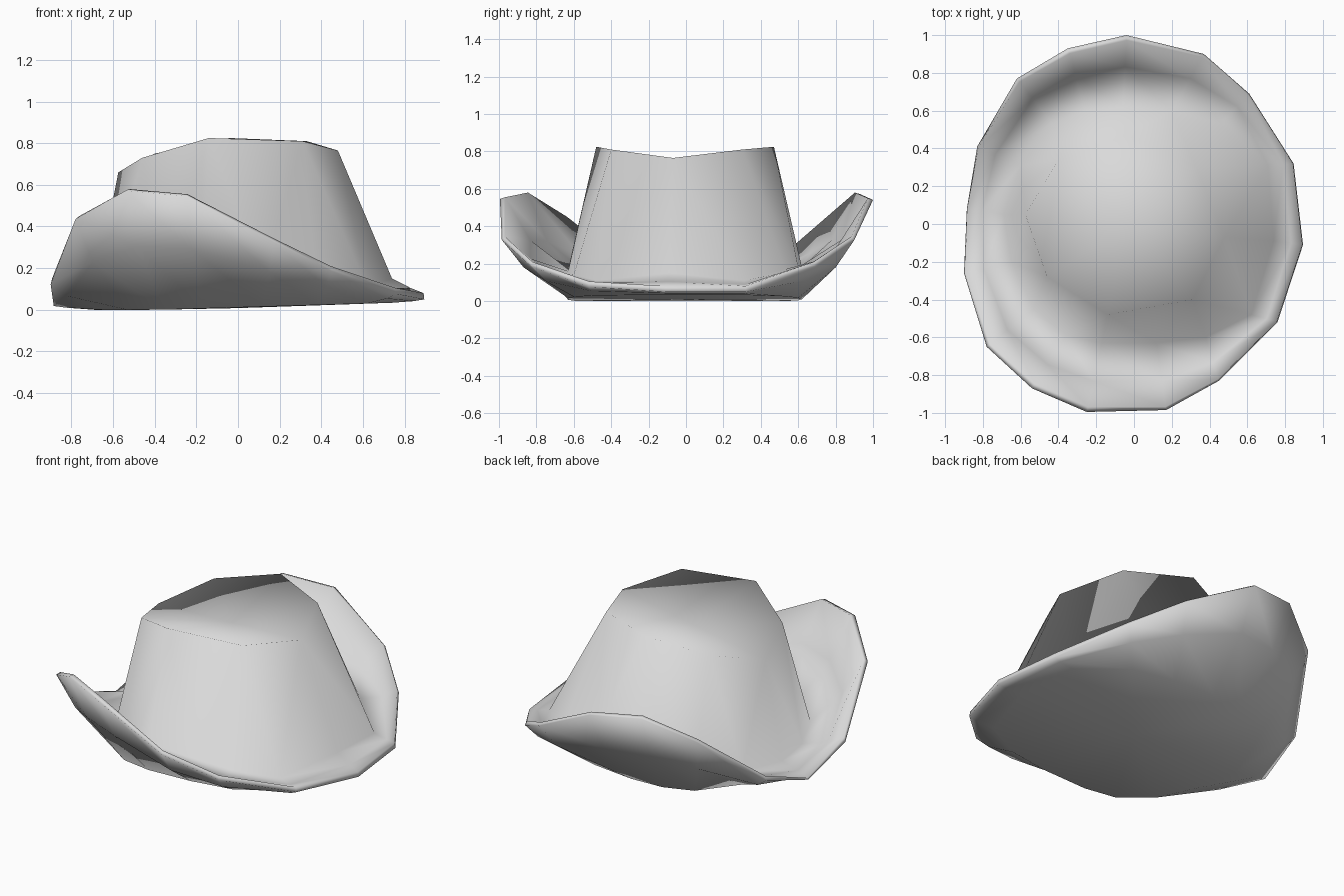
import bpy
import bmesh
from mathutils import Vector

cube = bpy.data.objects.get("Cube")
if cube:
    bpy.data.objects.remove(cube, do_unlink=True)

# Plain grey felt
felt = bpy.data.materials.new("grey_felt")
felt.use_nodes = True
felt.diffuse_color = (0.7, 0.7, 0.7, 1)
felt.node_tree.nodes["Principled BSDF"].inputs["Base Color"].default_value = (0.7, 0.7, 0.7, 1)

# Corner points, going round from the back by way of -x
crown_top = [(-.04, .47, .825), (-.40, .34, .75), (-.575, .05, .66), (-.46, -.28, .73),
             (-.14, -.48, .825), (.31, -.40, .81), (.48, -.07, .765), (.33, .30, .81)]
crown_base = [(-.06, .62, .18), (-.26, .6, .15), (-.43, .53, .12), (-.6, .31, .08),
              (-.69, .05, .07), (-.65, -.2, .07), (-.53, -.45, .08), (-.36, -.59, .13),
              (-.17, -.63, .17), (.12, -.63, .16), (.38, -.6, .14), (.62, -.48, .11),
              (.74, -.09, .15), (.71, .31, .11), (.46, .53, .17), (.2, .6, .18)]
brim_edge = [(-.04, 1, .55), (-.35, .93, .58), (-.62, .77, .45), (-.83, .41, .15),
             (-.885, .08, .03), (-.90, -.26, .15), (-.78, -.65, .45), (-.54, -.87, .58),
             (-.25, -.995, .555), (.17, -.985, .345), (.45, -.83, .21), (.76, -.52, .105),
             (.895, -.11, .08), (.845, .32, .08), (.61, .69, .21), (.37, .90, .345)]


def between(ring_a, ring_b, t, height):
    """Ring partway from a to b in plan, with its own height rule."""
    out = []
    for a, b in zip(ring_a, ring_b):
        p = a.lerp(b, t)
        p.z = height(a, b)
        out.append(p)
    return out


def lip_point(p):
    """Inner lip: drawn in where the brim curls up steeply."""
    s = 1 - .05 * p.z
    return Vector((p.x * s, p.y * s, p.z))


def under_point(p):
    """Outer lip: hangs lower where the brim lies flat."""
    return Vector((p.x, p.y, max(.018, p.z - .034 + .045 * p.z)))


base = [Vector(p) for p in crown_base]
edge = [Vector(p) for p in brim_edge]
lip = [lip_point(p) for p in edge]
edge_low = [under_point(p) for p in edge]
floor = [Vector((p.x, p.y, .03 * max(0, p.x + .38))) for p in base]
upper_mid = between(base, lip, .6, lambda a, b: a.z * .4 + b.z * .45 + .008)
lower_mid = between(floor, edge_low, .67, lambda a, b: a.z * .45 + b.z * .53)

bm = bmesh.new()


def add_ring(points):
    return [bm.verts.new(p) for p in points]


def bridge(a, b):
    n = len(a)
    for i in range(n):
        j = (i + 1) % n
        bm.faces.new((a[i], a[j], b[j], b[i]))


def fan(ring, centre):
    c = bm.verts.new(centre)
    for i, v in enumerate(ring):
        bm.faces.new((v, ring[(i + 1) % len(ring)], c))


# Upper brim, lip and underside
rings = [add_ring(r) for r in (base, upper_mid, lip, edge_low, lower_mid, floor)]
for a, b in zip(rings, rings[1:]):
    bridge(a, b)
fan(rings[-1], (0, 0, .008))

# Crown wall: each top corner spreads to three base points
foot = rings[0]
rim = add_ring(crown_top)
for k, corner in enumerate(rim):
    after = rim[(k + 1) % len(rim)]
    left, mid, right = (foot[(2 * k + s) % len(foot)] for s in range(3))
    bm.faces.new((corner, left, mid))
    bm.faces.new((corner, mid, after))
    bm.faces.new((after, mid, right))

# Dented crown top
fan(rim, (-.04, -.01, .71))

bmesh.ops.recalc_face_normals(bm, faces=bm.faces)
for f in bm.faces:
    f.smooth = True

mesh = bpy.data.meshes.new("hat")
bm.to_mesh(mesh)
bm.free()
mesh.materials.append(felt)
hat = bpy.data.objects.new("hat", mesh)
bpy.context.collection.objects.link(hat)
